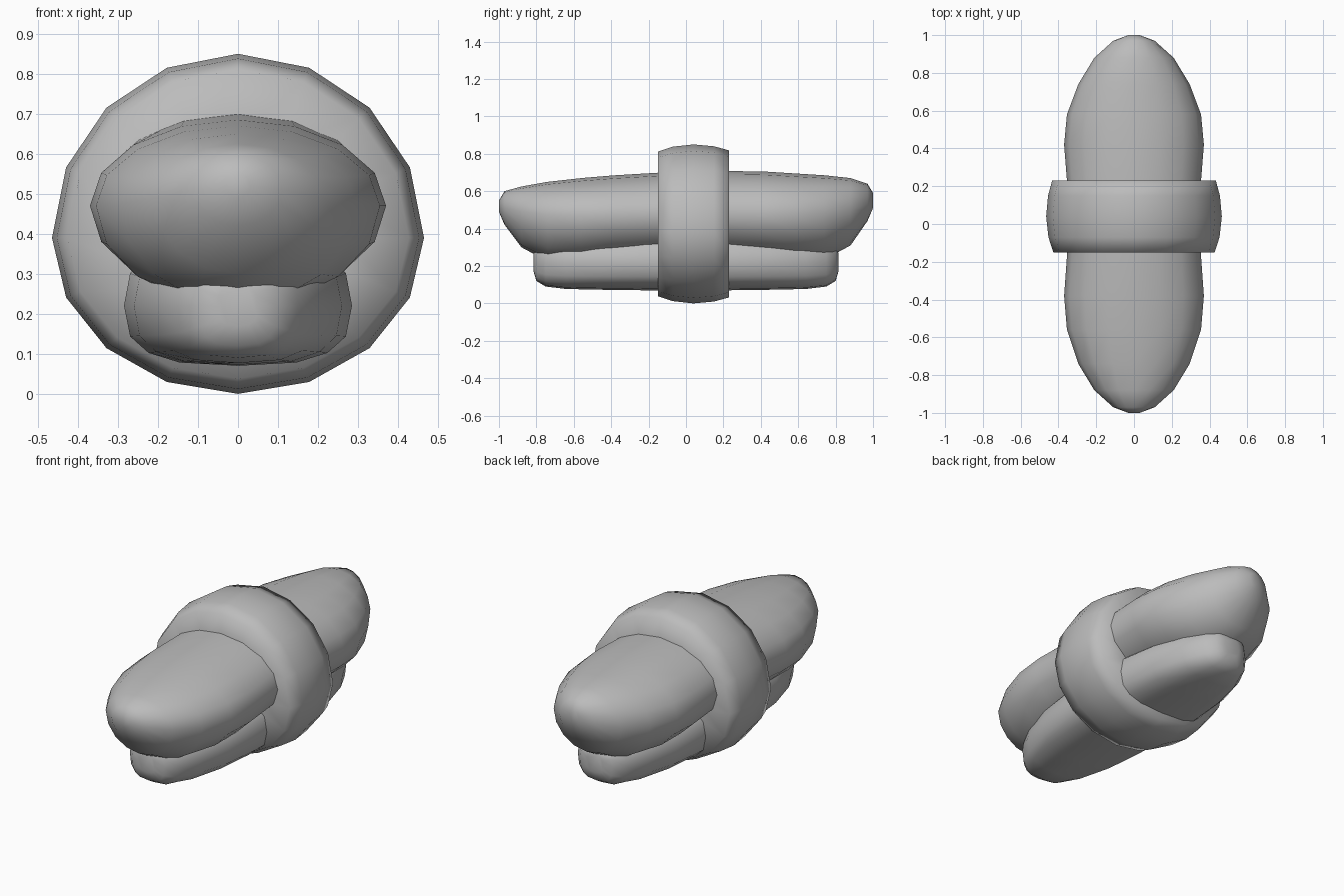
import bpy, bmesh, math

cube = bpy.data.objects.get("Cube")
if cube:
    bpy.data.objects.remove(cube)

grey = bpy.data.materials.new("plain grey")
grey.use_nodes = True
colour = (0.5, 0.5, 0.5, 1)
grey.diffuse_color = colour
grey.node_tree.nodes["Principled BSDF"].inputs["Base Color"].default_value = colour


def power(v, p):
    return math.copysign(abs(v) ** p, v)


def loft(name, stations, sides=16, squareness=1.0):
    """Skin rounded sections along y. Station: y, half width, bottom, middle, top."""
    bm = bmesh.new()
    rings = []
    for y, w, low, mid, high in stations:
        ring = []
        for i in range(sides):
            a = 2 * math.pi * i / sides
            s, c = power(math.sin(a), squareness), power(math.cos(a), squareness)
            z = mid + c * ((high - mid) if c > 0 else (mid - low))
            ring.append(bm.verts.new((w * s, y, z)))
        rings.append(ring)
    for r, q in zip(rings, rings[1:]):
        for i in range(sides):
            j = (i + 1) % sides
            bm.faces.new((r[i], r[j], q[j], q[i]))
    bm.faces.new(rings[0])
    bm.faces.new(rings[-1])
    bmesh.ops.recalc_face_normals(bm, faces=bm.faces)
    for f in bm.faces:
        f.smooth = True
    mesh = bpy.data.meshes.new(name)
    bm.to_mesh(mesh)
    bm.free()
    mesh.materials.append(grey)
    obj = bpy.data.objects.new(name, mesh)
    bpy.context.collection.objects.link(obj)
    return obj


# Upper body: long pointed pod with a sagging tip at each end
loft("upper_body", [
    (-1.00, 0.03, 0.49, 0.52, 0.55),
    (-0.97, 0.11, 0.42, 0.51, 0.60),
    (-0.88, 0.21, 0.30, 0.49, 0.625),
    (-0.74, 0.295, 0.225, 0.475, 0.65),
    (-0.56, 0.355, 0.22, 0.47, 0.67),
    (-0.38, 0.37, 0.235, 0.47, 0.685),
    (0.04, 0.34, 0.26, 0.48, 0.71),
    (0.42, 0.37, 0.24, 0.475, 0.705),
    (0.58, 0.355, 0.23, 0.475, 0.695),
    (0.74, 0.295, 0.235, 0.48, 0.685),
    (0.88, 0.21, 0.31, 0.50, 0.67),
    (0.97, 0.11, 0.44, 0.53, 0.64),
    (1.00, 0.03, 0.51, 0.55, 0.59),
])

# Lower body: flatter, boxier pod beneath
half = [
    (0.815, 0.05, 0.17, 0.22, 0.27),
    (0.80, 0.10, 0.12, 0.22, 0.30),
    (0.75, 0.15, 0.09, 0.22, 0.32),
    (0.64, 0.205, 0.077, 0.22, 0.34),
    (0.45, 0.26, 0.073, 0.22, 0.36),
    (0.22, 0.285, 0.07, 0.22, 0.38),
]
loft("lower_body", [(-s[0], *s[1:]) for s in half] + half[::-1], squareness=0.7)

# Band: bulging collar around both bodies, with flat faces reaching inside
band = []
for y, inset in ((-0.15, 0.2), (-0.15, 0.038), (-0.07, 0.012), (0.04, 0),
                 (0.15, 0.01), (0.23, 0.032), (0.23, 0.2)):
    band.append((y, 0.465 - inset, inset, 0.39, 0.85 - inset))
loft("band", band)
